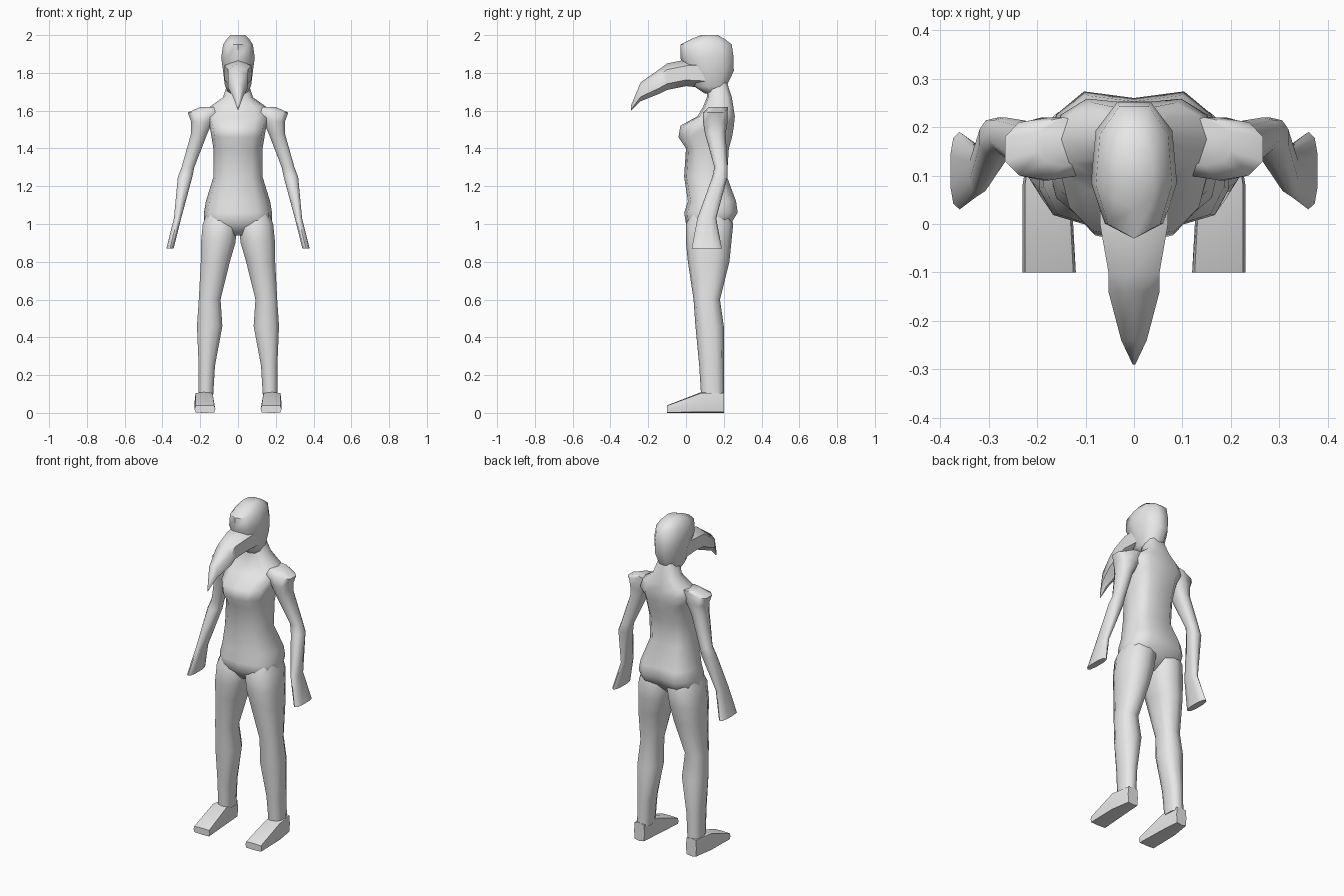
import bpy
import bmesh
import math

cube = bpy.data.objects.get("Cube")
if cube:
    bpy.data.objects.remove(cube)

tone = (.8, .8, .8, 1)
grey = bpy.data.materials.new("plain_grey")
grey.use_nodes = True
grey.diffuse_color = tone
grey.node_tree.nodes["Principled BSDF"].inputs["Base Color"].default_value = tone


def signed_power(value, power):
    return math.copysign(abs(value) ** power, value) if abs(value) > 1e-6 else 0


def oval(sides, power=1):
    """Outline from -1 to 1, starting at the front; a lower power is squarer."""
    angles = [math.tau * i / sides for i in range(sides)]
    return [(signed_power(math.sin(a), power), -signed_power(math.cos(a), power))
            for a in angles]


def grooved(outline, depth):
    """Press in the centre line of the back, as along a spine."""
    return [(u, v - depth if u == 0 and v > 0 else v) for u, v in outline]


def between(low, high, t):
    return (low + high) / 2 + t * (high - low) / 2


def loft(name, axis, outline, sections, mirror=False):
    """Skin sections given as (position, left, right, low, high) along an axis."""
    bm = bmesh.new()
    rings = []
    for position, left, right, low, high in sections:
        ring = []
        for u, v in outline:
            x, other = between(left, right, u), between(low, high, v)
            point = (x, other, position) if axis == "z" else (x, position, other)
            ring.append(bm.verts.new(point))
        rings.append(ring)
    for lower, upper in zip(rings, rings[1:]):
        for i in range(len(outline)):
            bm.faces.new((lower[i - 1], lower[i], upper[i], upper[i - 1]))
    bm.faces.new(rings[0])
    bm.faces.new(rings[-1])
    bmesh.ops.recalc_face_normals(bm, faces=bm.faces)

    mesh = bpy.data.meshes.new(name)
    bm.to_mesh(mesh)
    bm.free()
    mesh.materials.append(grey)
    part = bpy.data.objects.new(name, mesh)
    bpy.context.collection.objects.link(part)
    bpy.ops.object.select_all(action="DESELECT")
    part.select_set(True)
    bpy.context.view_layer.objects.active = part
    bpy.ops.object.shade_smooth_by_angle(angle=math.radians(55))
    if mirror:
        part.modifiers.new("mirror", "MIRROR").use_axis[0] = True


def centred(rows):
    """Expand (position, half width, low, high) to sections centred on x."""
    return [(position, -half, half, low, high) for position, half, low, high in rows]


# Torso from crotch to neck, with hips, waist, chest and shoulders
loft("torso", "z", grooved(oval(12, .8), .2), centred([
    (.94, .08, .05, .18),
    (1, .18, 0, .25),
    (1.06, .18, -.01, .29),
    (1.12, .17, .01, .28),
    (1.25, .13, -.01, .23),
    (1.4, .13, 0, .24),
    (1.46, .14, -.04, .26),
    (1.52, .15, -.03, .27),
    (1.57, .17, .06, .27),
    (1.62, .15, .09, .26),
    (1.67, .08, .11, .25),
    (1.76, .05, .11, .22),
]))

# Head, pointed at the front and flatter at the back
loft("head", "z", oval(9, .9), centred([
    (1.69, .05, .1, .2),
    (1.73, .07, .04, .22),
    (1.81, .08, 0, .26),
    (1.88, .09, -.03, .26),
    (1.95, .08, -.03, .25),
    (1.98, .06, .03, .21),
    (2, .04, .08, .17),
]))

# Ridged beak reaching forward and down to a point
loft("beak", "y", oval(6, .9), centred([
    (.1, .08, 1.72, 1.88),
    (0, .08, 1.73, 1.87),
    (-.1, .06, 1.71, 1.85),
    (-.14, .06, 1.69, 1.82),
    (-.24, .03, 1.65, 1.75),
    (-.29, .003, 1.6, 1.63),
]))

# Arms hang outward from capped shoulders and end in flat hands
loft("arms", "z", oval(10, .8), [
    (.87, .34, .38, .03, .19),
    (1.03, .3, .34, .06, .16),
    (1.25, .24, .32, .14, .22),
    (1.3, .23, .3, .15, .22),
    (1.48, .16, .25, .1, .21),
    (1.54, .13, .25, .09, .22),
    (1.59, .08, .27, .09, .22),
    (1.62, .09, .2, .12, .22),
], mirror=True)

# Legs taper from hip to ankle, with a bent knee and full calf
loft("legs", "z", oval(10, .8), [
    (.09, .13, .21, .08, .2),
    (.25, .12, .21, .07, .2),
    (.46, .08, .22, .05, .2),
    (.6, .09, .21, .04, .18),
    (.8, .04, .2, .01, .23),
    (.9, .01, .2, 0, .24),
    (1, 0, .19, 0, .25),
    (1.08, .03, .16, .04, .22),
], mirror=True)

# Wedge-shaped feet with flat soles
loft("feet", "y", oval(8, .3), [
    (.2, .14, .21, 0, .11),
    (.08, .13, .23, 0, .11),
    (-.1, .12, .23, 0, .04),
], mirror=True)
